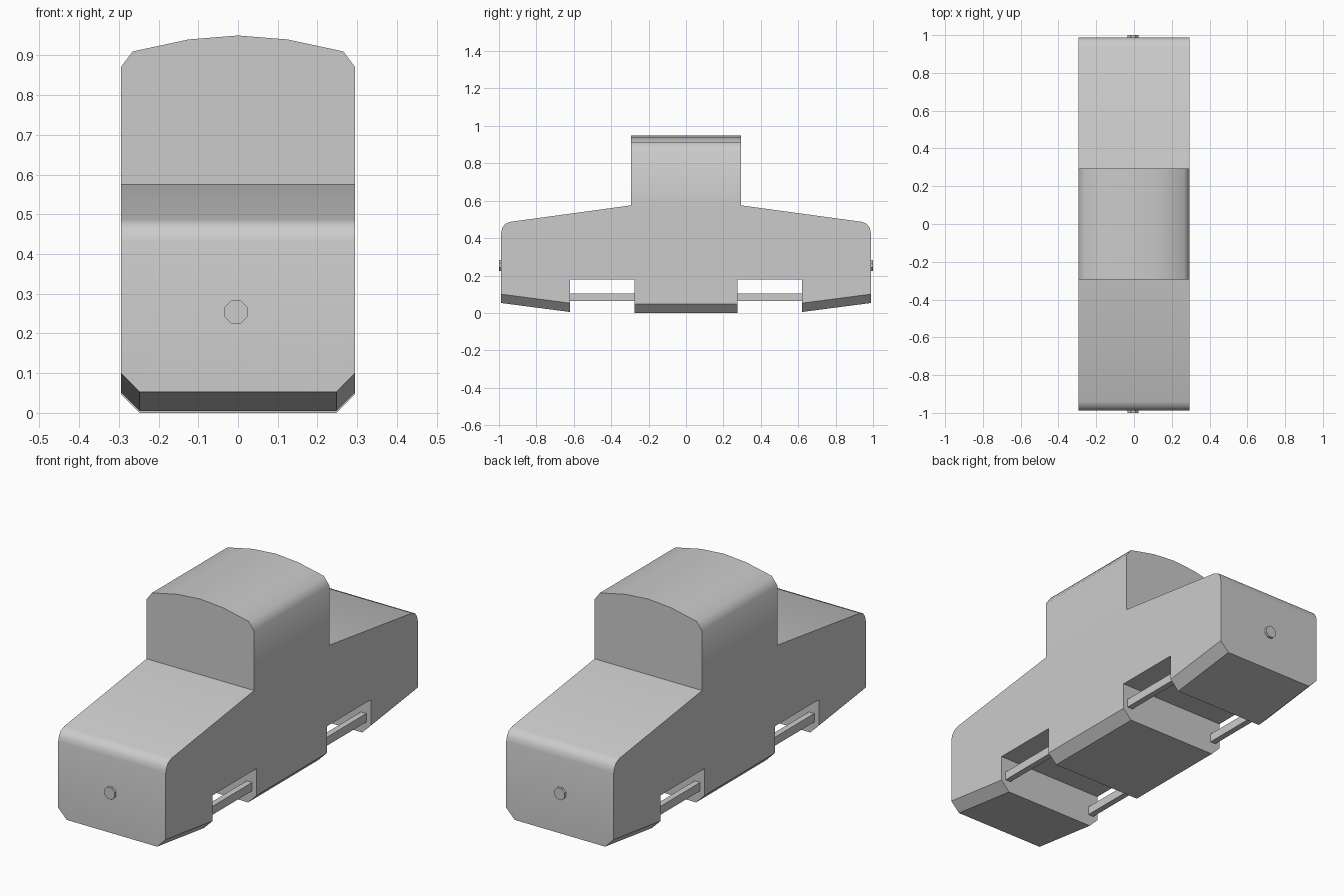
import bpy, bmesh, math
from mathutils import Vector, Matrix

if "Cube" in bpy.data.objects:
    bpy.data.objects.remove(bpy.data.objects["Cube"])

W = 0.295  # half width


def finish(bm, name, smooth=False):
    bmesh.ops.recalc_face_normals(bm, faces=bm.faces)
    mesh = bpy.data.meshes.new(name)
    bm.to_mesh(mesh)
    bm.free()
    ob = bpy.data.objects.new(name, mesh)
    bpy.context.collection.objects.link(ob)
    if smooth:
        bpy.ops.object.select_all(action='DESELECT')
        ob.select_set(True)
        bpy.context.view_layer.objects.active = ob
        bpy.ops.object.shade_smooth_by_angle(angle=math.radians(43))
    return ob


# Body: mirrored side profile (y, z) with cab, sloped hoods and wheel openings
half = [(0.275, 0), (0.275, 0.18), (0.62, 0.18), (0.62, 0.005), (0.988, 0.053),
        (0.988, 0.43), (0.982, 0.455), (0.968, 0.475), (0.94, 0.487),
        (0.295, 0.575), (0.295, 0.95)]
profile = half + [(-y, z) for y, z in reversed(half)]
bm = bmesh.new()
face = bm.faces.new([bm.verts.new((-W, y, z)) for y, z in profile])
ext = bmesh.ops.extrude_face_region(bm, geom=[face])
bmesh.ops.translate(bm, vec=(2 * W, 0, 0),
                    verts=[v for v in ext['geom'] if isinstance(v, bmesh.types.BMVert)])
bmesh.ops.recalc_face_normals(bm, faces=bm.faces)

# Chamfer the lower side edges of the three underside blocks
low = [e for e in bm.edges
       if all(v.co.z < 0.06 for v in e.verts)
       and abs(e.verts[0].co.x - e.verts[1].co.x) < 1e-5]
bmesh.ops.bevel(bm, geom=low, offset=0.047, segments=1, affect='EDGES', profile=0.5)

# Arched cab roof, trimmed by planes through the arch points
arch = [(0.0, 0.95), (0.125, 0.94), (0.265, 0.91), (W, 0.87)]
for (x0, z0), (x1, z1) in zip(arch, arch[1:]):
    for s in (1, -1):
        bmesh.ops.bisect_plane(
            bm, geom=bm.verts[:] + bm.edges[:] + bm.faces[:], dist=1e-5,
            plane_co=Vector((s * x0, 0, z0)),
            plane_no=Vector((s * (z0 - z1), 0, x1 - x0)), clear_outer=True)
        bmesh.ops.holes_fill(bm, edges=[e for e in bm.edges if e.is_boundary], sides=0)
bmesh.ops.remove_doubles(bm, verts=bm.verts, dist=1e-4)
finish(bm, "body", True)

# Thin rails crossing the wheel openings on both sides
for sy, end in ((-1, "front"), (1, "rear")):
    for sx, side in ((-1, "left"), (1, "right")):
        bm = bmesh.new()
        m = Matrix.Translation((sx * 0.255, sy * 0.4475, 0.084)) @ Matrix.Diagonal((0.03, 0.36, 0.042, 1))
        bmesh.ops.create_cube(bm, size=1, matrix=m)
        finish(bm, f"{end}_{side}_rail")

    # Octagonal button on each end
    bm = bmesh.new()
    m = (Matrix.Translation((-0.005, sy * 0.985, 0.254)) @ Matrix.Rotation(math.pi / 2, 4, 'X')
         @ Matrix.Rotation(math.pi / 8, 4, 'Z'))
    bmesh.ops.create_cone(bm, cap_ends=True, segments=8, radius1=0.031, radius2=0.031,
                          depth=0.03, matrix=m)
    finish(bm, f"{end}_button")
